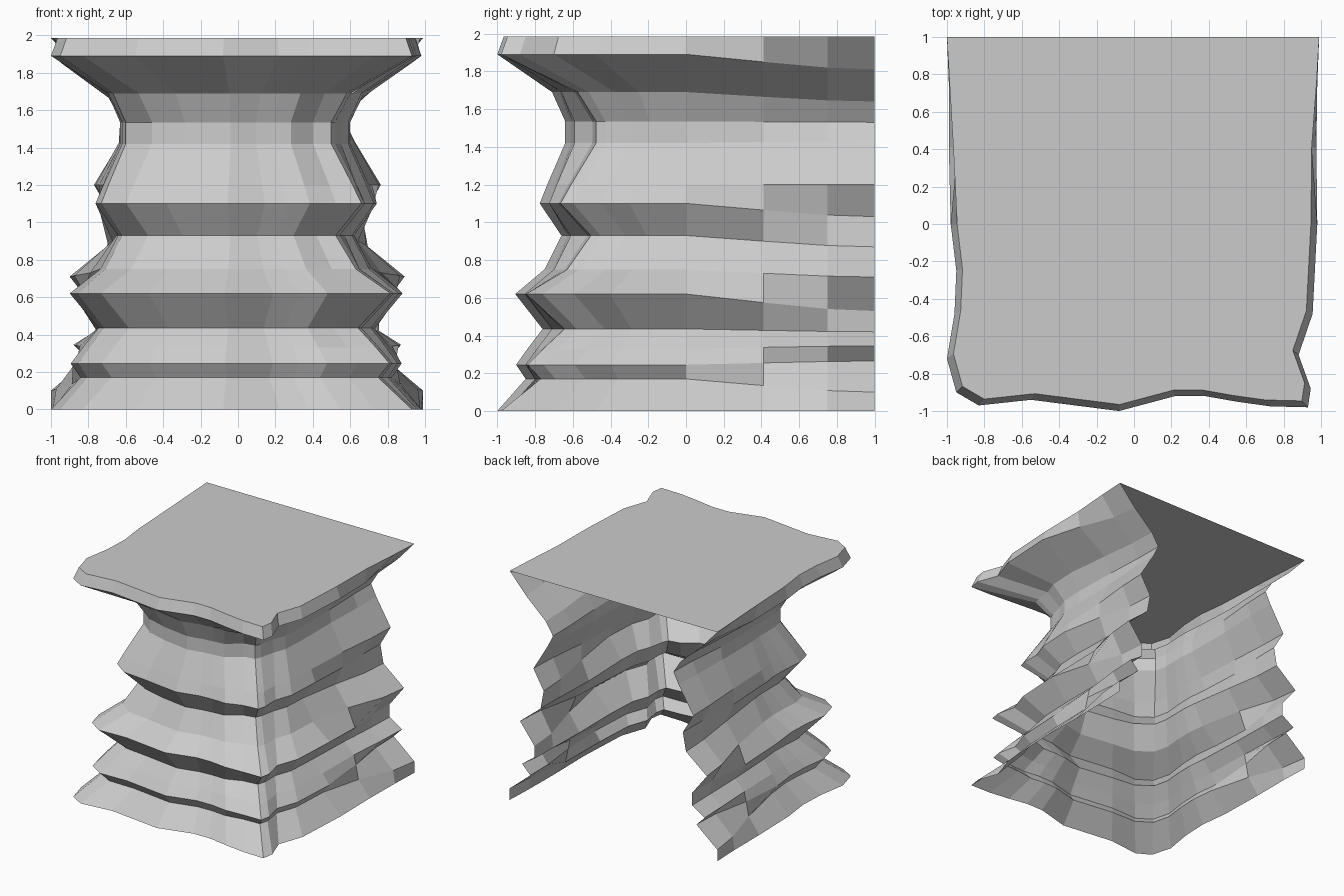
import bpy, bmesh

# Plan at the ledges and at the waist: (ledge x, y, waist x, y),
# back left -> around the front -> back right
plan = [(-1, 1, -.65, 1), (-.99, .75, -.65, .75), (-.99, .41, -.65, .41),
        (-.98, 0, -.64, 0), (-.95, -.25, -.63, -.12), (-.96, -.48, -.63, -.22),
        (-1, -.72, -.63, -.34), (-.95, -.90, -.61, -.45), (-.83, -.97, -.47, -.56),
        (-.55, -.94, -.29, -.61), (-.08, -1, -.04, -.65), (.22, -.92, .10, -.62),
        (.38, -.92, .19, -.61), (.55, -.95, .29, -.60), (.73, -.975, .41, -.51),
        (.93, -.98, .51, -.49), (.945, -.88, .53, -.44), (.88, -.70, .56, -.31),
        (.955, -.48, .60, -.20), (.98, 0, .61, 0), (.975, .41, .62, .41),
        (.98, .75, .64, .75), (.99, 1, .645, 1)]

# Strata: (front height, front scale, back height, back scale)
strata = [(0, 1, 0, 1), (.17, .85, .10, 1), (.245, .90, .265, .80),
          (.33, .84, .345, .88), (.435, .76, .42, .76), (.62, .905, .53, .76),
          (.75, .75, .71, .90), (.93, .66, .87, .70), (1.10, .775, 1.03, .67),
          (1.20, .735, 1.20, .77), (1.42, .64, 1.43, .63), (1.535, .64, 1.53, .58),
          (1.69, .71, 1.64, .65), (1.89, 1, 1.81, .84), (1.985, .965, 1.985, 1)]


def blend(y, middle):
    # How far the strata have changed towards their back profile
    if y <= 0:
        return 0
    return middle if y < .42 else .88 if y < .8 else 1


bm = bmesh.new()
rows = []
for level, (zf, sf, zb, sb) in enumerate(strata):
    row = []
    for x, y, wx, wy in plan:
        s = sf + (sb - sf) * blend(y, .3)
        z = zf + (zb - zf) * blend(y, .5)
        if level == len(strata) - 1 and y <= 0:   # plateau rim follows the ledge plan
            co = (x * s, y * s, z)
        else:
            w = (1 - s) / .35
            co = (x + (wx - x) * w, y + (wy - y) * w, z)
        row.append(bm.verts.new(co))
    rows.append(row)

# Cliff walls: three sides, open at the back and underneath
for a, b in zip(rows, rows[1:]):
    for i in range(len(plan) - 1):
        bm.faces.new([a[i], a[i + 1], b[i + 1], b[i]])

# Flat plateau
bm.faces.new(rows[-1])
bmesh.ops.recalc_face_normals(bm, faces=bm.faces)

mesh = bpy.data.meshes.new("cliff_block")
bm.to_mesh(mesh)
bm.free()
cliff = bpy.data.objects.new("cliff_block", mesh)
bpy.context.collection.objects.link(cliff)
